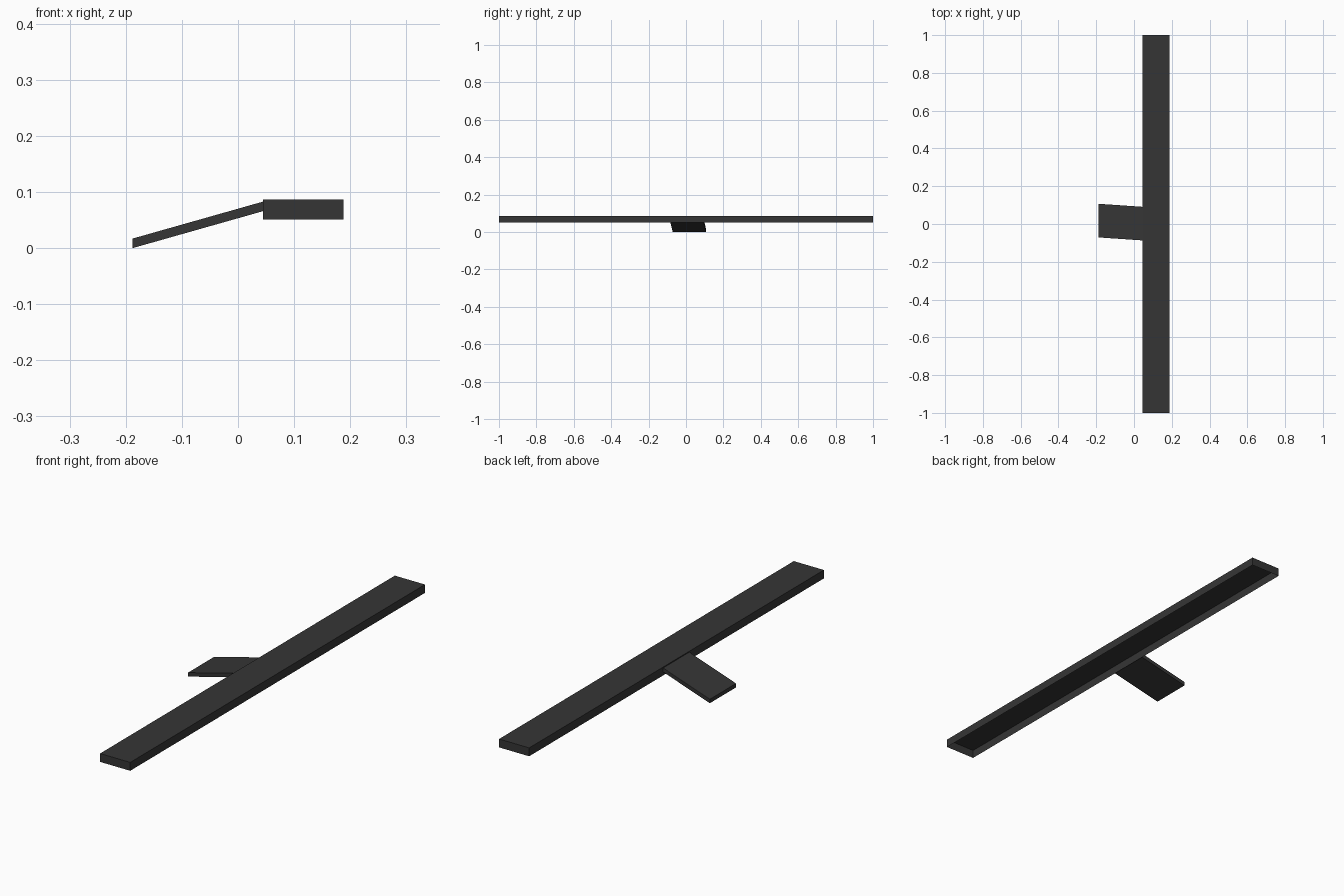
import bpy
import bmesh

cube = bpy.data.objects.get("Cube")
if cube:
    bpy.data.objects.remove(cube, do_unlink=True)

# Single dark grey finish
dark_grey = bpy.data.materials.new("dark_grey")
dark_grey.use_nodes = True
colour = (0.036, 0.036, 0.036, 1)
dark_grey.diffuse_color = colour
dark_grey.node_tree.nodes["Principled BSDF"].inputs["Base Color"].default_value = colour


def add_block(name, start, end, open_below=False):
    """Block lofted along x between two sections: (x, y centre, width, z low, z high)."""
    bm = bmesh.new()
    rings = []
    for x, y, width, low, high in (start, end):
        a, b = y - width / 2, y + width / 2
        rings.append([bm.verts.new((x, *p)) for p in ((a, low), (b, low), (b, high), (a, high))])
    first, last = rings
    bm.faces.new(first)
    bm.faces.new(last)
    for i in range(4):
        if i == 0 and open_below:
            continue
        j = (i + 1) % 4
        bm.faces.new((first[i], first[j], last[j], last[i]))
    bmesh.ops.recalc_face_normals(bm, faces=bm.faces)
    mesh = bpy.data.meshes.new(name)
    bm.to_mesh(mesh)
    bm.free()
    mesh.materials.append(dark_grey)
    obj = bpy.data.objects.new(name, mesh)
    bpy.context.collection.objects.link(obj)
    return obj


# Long bar: thin-walled channel, open underneath
add_block("long_bar", (0.045, 0, 2, 0.051, 0.087), (0.188, 0, 2, 0.051, 0.087), open_below=True)

# Sloping tab: solid plate, slightly skewed, running down from the bar
add_block("sloping_tab", (-0.188, 0.018, 0.178, 0, 0.017), (0.045, 0.002, 0.178, 0.066, 0.083))
